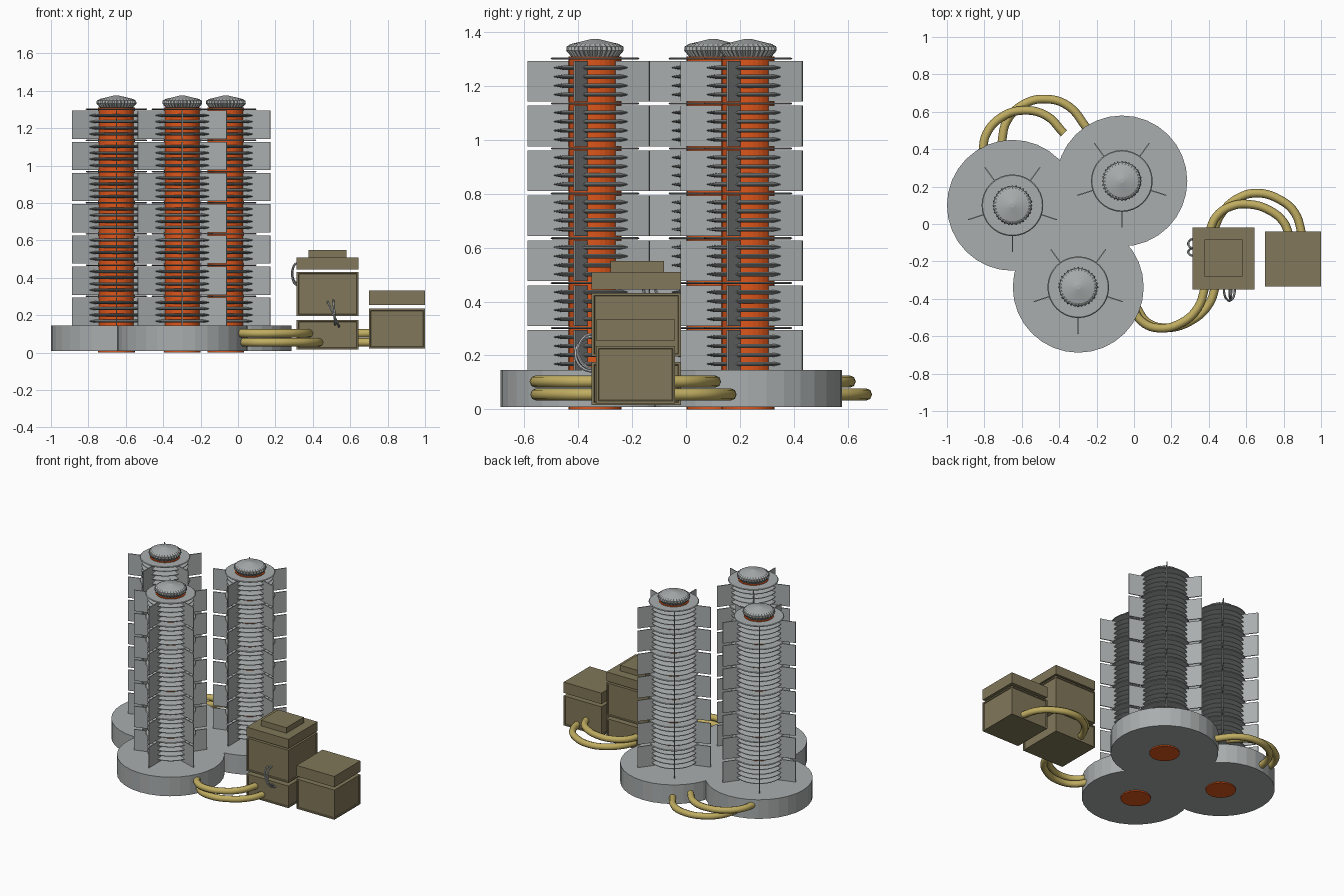
import bpy, bmesh, math
from mathutils import Vector

if "Cube" in bpy.data.objects:
    bpy.data.objects.remove(bpy.data.objects["Cube"])

def mat(name, col):
    m = bpy.data.materials.new(name)
    m.diffuse_color = (*col, 1)
    m.use_nodes = True
    m.node_tree.nodes["Principled BSDF"].inputs["Base Color"].default_value = m.diffuse_color
    return m

GREY = mat("steel grey", (0.40, 0.42, 0.42))
ORANGE = mat("glowing orange", (0.72, 0.09, 0.01))
BROWN = mat("olive brown", (0.22, 0.185, 0.10))
TAN = mat("hose tan", (0.53, 0.42, 0.12))
WIRE = mat("wire grey", (0.45, 0.47, 0.48))

def finish(name, bm, m):
    bmesh.ops.recalc_face_normals(bm, faces=bm.faces)
    me = bpy.data.meshes.new(name)
    bm.to_mesh(me)
    bm.free()
    me.materials.append(m)
    ob = bpy.data.objects.new(name, me)
    bpy.context.collection.objects.link(ob)
    return ob

def lathe(bm, c, profile, n, closed=False, flute=None):
    """Spin (radius, z) points round c; flute = scale of every other column per row."""
    rows = []
    for j, (r, z) in enumerate(profile):
        row = []
        for i in range(n):
            a = 2 * math.pi * i / n
            k = flute[j] if flute and i % 2 else 1
            row.append(bm.verts.new((c[0] + r * k * math.cos(a), c[1] + r * k * math.sin(a), z)))
        rows.append(row)
    pairs = list(zip(rows, rows[1:]))
    if closed:
        pairs.append((rows[-1], rows[0]))
    for p, q in pairs:
        for i in range(n):
            h = (i + 1) % n
            bm.faces.new((p[i], p[h], q[h], q[i]))
    if not closed:
        bm.faces.new(rows[0])
        bm.faces.new(rows[-1])

def block(bm, lo, hi):
    lo, hi = Vector(lo), Vector(hi)
    v = bmesh.ops.create_cube(bm, size=1)["verts"]
    for p in v:
        p.co = Vector([(lo[i] + hi[i]) / 2 + p.co[i] * (hi[i] - lo[i]) for i in range(3)])
    return v

def tube(name, pts, r, m, sides=2):
    cu = bpy.data.curves.new(name, 'CURVE')
    cu.dimensions = '3D'
    cu.bevel_depth = r
    cu.bevel_resolution = sides
    cu.resolution_u = 5
    cu.use_fill_caps = True
    s = cu.splines.new('BEZIER')
    s.bezier_points.add(len(pts) - 1)
    for b, p in zip(s.bezier_points, pts):
        b.co = p
        b.handle_left_type = b.handle_right_type = 'AUTO'
    cu.materials.append(m)
    ob = bpy.data.objects.new(name, cu)
    bpy.context.collection.objects.link(ob)
    bpy.ops.object.select_all(action='DESELECT')
    ob.select_set(True)
    bpy.context.view_layer.objects.active = ob
    bpy.ops.object.convert(target='MESH')
    bpy.ops.object.shade_smooth_by_angle(angle=math.radians(50))

# Three finned towers
Z0, PITCH, SEGS = 0.135, 0.1667, 7
for t, c in enumerate([(-0.65, 0.10), (-0.065, 0.23), (-0.298, -0.338)], 1):
    # round foot
    bm = bmesh.new()
    lathe(bm, c, [(0.35, 0.008), (0.35, 0.145)], 32)
    finish(f"tower_{t}_base", bm, GREY)
    # glowing core
    bm = bmesh.new()
    lathe(bm, c, [(0.098, 0), (0.098, 1.31)], 32)
    finish(f"tower_{t}_core", bm, ORANGE)
    # sharp cooling rings, with a wider flat one at each segment joint
    bm = bmesh.new()
    for k in range(SEGS * 5 + 1):
        z = Z0 + k * PITCH / 5
        if z < 0.15:
            continue
        if k % 5 == 0:
            prof = [(0.095, z - 0.004), (0.16, z - 0.004), (0.165, z), (0.16, z + 0.004), (0.095, z + 0.004)]
        else:
            prof = [(0.095, z - 0.008), (0.12, z - 0.008), (0.152, z - 0.002),
                    (0.152, z + 0.002), (0.12, z + 0.008), (0.095, z + 0.008)]
        lathe(bm, c, prof, 32, closed=True)
    finish(f"tower_{t}_rings", bm, GREY)
    # five columns of flat fins
    bm = bmesh.new()
    for f in range(5):
        a = math.radians(270 + 72 * f)
        d, s = Vector((math.cos(a), math.sin(a), 0)), Vector((-math.sin(a), math.cos(a), 0))
        for k in range(SEGS):
            z = Z0 + k * PITCH + 0.008
            for v in block(bm, (0.09, -0.003, z), (0.25, 0.003, z + PITCH - 0.016)):
                p = v.co.copy()
                v.co = Vector((c[0], c[1], p.z)) + d * p.x + s * p.y
    finish(f"tower_{t}_fins", bm, GREY)
    # fluted cap with a shallow cone
    bm = bmesh.new()
    lathe(bm, c, [(0.085, 1.303), (0.09, 1.312), (0.107, 1.332), (0.105, 1.347), (0.088, 1.357),
                  (0.082, 1.358), (0.012, 1.375)], 64, flute=[1, 0.93, 0.93, 0.93, 0.96, 1, 1])
    finish(f"tower_{t}_cap", bm, GREY)

# Control boxes: stacked cases with shallow recessed side panels
def case(name, lo, hi, panel=True):
    bm = bmesh.new()
    block(bm, lo, hi)
    bm.normal_update()
    if panel:
        sides = [f for f in bm.faces if abs(f.normal.z) < 0.5]
        bmesh.ops.inset_individual(bm, faces=sides, thickness=0.013)
        bmesh.ops.inset_individual(bm, faces=sides, thickness=0.004, depth=-0.005)
    finish(name, bm, BROWN)

X, Y = (0.313, 0.645), (-0.35, -0.018)
case("large_box_bottom", (X[0], Y[0], 0.016), (X[1], Y[1], 0.175))
case("large_box_middle", (X[0], Y[0], 0.196), (X[1], Y[1], 0.432))
case("large_box_lid", (X[0], Y[0], 0.444), (X[1], Y[1], 0.51), False)
case("large_box_top_plate", (0.378, -0.28, 0.51), (0.58, -0.082, 0.55), False)
case("small_box_bottom", (0.70, -0.335, 0.022), (1.0, -0.04, 0.235))
case("small_box_lid", (0.70, -0.335, 0.255), (1.0, -0.04, 0.333), False)

# Hoses, in upper and lower pairs
HI, LO = 0.103, 0.055
hoses = {
    "box_hose_upper": (HI, [(0.40, -0.05), (0.44, 0.04), (0.52, 0.095), (0.62, 0.105), (0.73, 0.07), (0.80, 0.01), (0.83, -0.06)]),
    "box_hose_lower": (LO, [(0.42, -0.05), (0.47, 0.06), (0.56, 0.14), (0.66, 0.165), (0.78, 0.13), (0.86, 0.06), (0.90, -0.06)]),
    "front_hose_upper": (HI, [(-0.01, -0.44), (0.04, -0.52), (0.13, -0.557), (0.25, -0.53), (0.34, -0.45), (0.385, -0.32)]),
    "front_hose_lower": (LO, [(0.01, -0.44), (0.07, -0.525), (0.17, -0.555), (0.30, -0.52), (0.40, -0.43), (0.44, -0.32)]),
    "back_hose_upper": (HI, [(-0.81, 0.38), (-0.79, 0.48), (-0.71, 0.57), (-0.60, 0.607), (-0.47, 0.58), (-0.375, 0.485)]),
    "back_hose_lower": (LO, [(-0.71, 0.42), (-0.68, 0.55), (-0.59, 0.64), (-0.47, 0.668), (-0.35, 0.63), (-0.25, 0.51)]),
}
for name, (z, pts) in hoses.items():
    tube(name, [(x, y, z) for x, y in pts], 0.023, TAN)

# Thin wire loops bridging the case joints
def loop(name, start, end, out):
    a, b, o = Vector(start), Vector(end), Vector(out)
    tube(name, [a.lerp(b, (1 - math.cos(u)) / 2) + o * math.sin(u)
                for u in [math.pi * i / 6 for i in range(7)]], 0.006, WIRE, 1)

loop("front_wire_1", (0.48, -0.345, 0.27), (0.54, -0.345, 0.14), (0, -0.065, 0))
loop("front_wire_2", (0.51, -0.345, 0.28), (0.52, -0.345, 0.15), (0, -0.055, 0))
loop("side_wire_1", (0.32, -0.13, 0.48), (0.32, -0.08, 0.37), (-0.03, 0, 0))
loop("side_wire_2", (0.32, -0.17, 0.48), (0.32, -0.13, 0.36), (-0.03, 0, 0))
